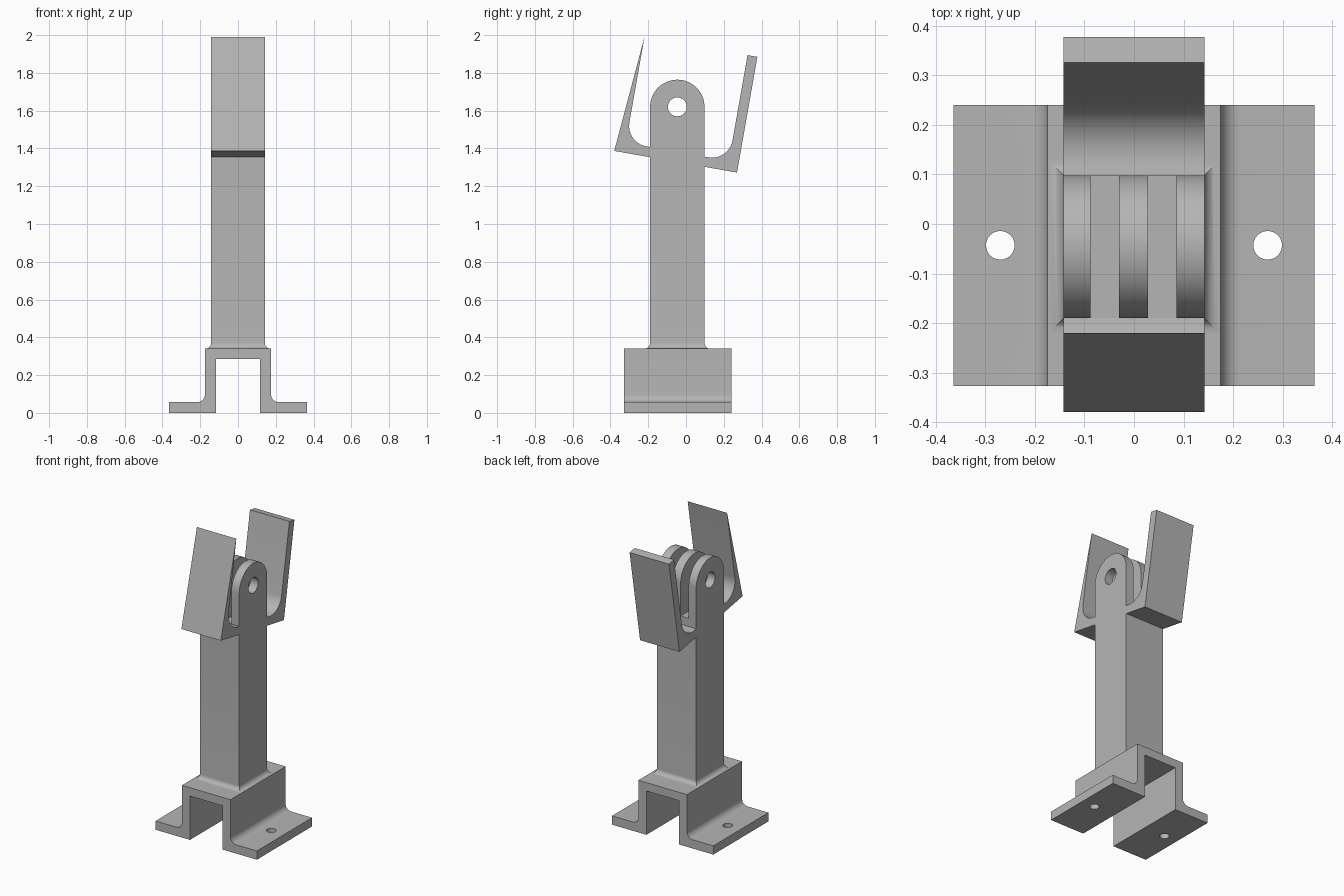
import bpy, bmesh, math
from mathutils import Matrix, Vector

cube = bpy.data.objects.get("Cube")
if cube:
    bpy.data.objects.remove(cube)

GREY = (0.46, 0.46, 0.46, 1)
grey = bpy.data.materials.new("plain grey")
grey.use_nodes = True
grey.diffuse_color = GREY
grey.node_tree.nodes["Principled BSDF"].inputs["Base Color"].default_value = GREY

HALF_W = 0.142               # half width of post and cradle
FRONT, BACK = -0.19, 0.098   # post depth
MID = (FRONT + BACK) / 2
PIVOT_Z, SLOT_Z, DECK_Z = 1.62, 1.41, 0.34


def arc(cx, cy, r, start, end, n=12):
    angles = [math.radians(start + (end - start) * i / n) for i in range(n + 1)]
    return [(cx + r * math.cos(a), cy + r * math.sin(a)) for a in angles]


def finish(name, bm):
    bmesh.ops.recalc_face_normals(bm, faces=bm.faces)
    mesh = bpy.data.meshes.new(name)
    bm.to_mesh(mesh)
    bm.free()
    mesh.materials.append(grey)
    obj = bpy.data.objects.new(name, mesh)
    bpy.context.collection.objects.link(obj)
    return obj


def extrude(name, points, place, lo, hi):
    """Extrude a 2D profile from lo to hi; place(u, v, w) maps to 3D."""
    bm = bmesh.new()
    face = bm.faces.new([bm.verts.new(place(u, v, lo)) for u, v in points])
    out = bmesh.ops.extrude_face_region(bm, geom=[face])
    shift = Vector(place(0, 0, hi)) - Vector(place(0, 0, lo))
    moved = [g for g in out["geom"] if isinstance(g, bmesh.types.BMVert)]
    bmesh.ops.translate(bm, verts=moved, vec=shift)
    return finish(name, bm)


def along_x(u, v, w):
    return (w, u, v)


def along_y(u, v, w):
    return (u, w, v)


def along_z(u, v, w):
    return (u, v, w)


def cut(obj, cutter):
    """Subtract the cutter, bake the result and remove the cutter."""
    cutter.hide_render = True
    mod = obj.modifiers.new("cut", "BOOLEAN")
    mod.operation, mod.solver, mod.object = "DIFFERENCE", "EXACT", cutter
    bpy.context.view_layer.update()
    baked = bpy.data.meshes.new_from_object(
        obj.evaluated_get(bpy.context.evaluated_depsgraph_get()))
    obj.modifiers.clear()
    obj.data = baked
    bpy.data.objects.remove(cutter)


# Hat-section base with filleted flanges and screw holes
side = [(0.117, 0.285), (0.117, 0), (0.365, 0), (0.365, 0.057)]
side += arc(0.215, 0.097, 0.04, 270, 180, 8) + [(0.175, DECK_Z)]
base = extrude("mounting_base", side + [(-x, z) for x, z in reversed(side)],
               along_y, -0.327, 0.24)
for x in (-0.27, 0.27):
    cut(base, extrude("screw_cutter", arc(x, -0.043, 0.029, 0, 345, 23),
                      along_z, -0.1, 0.2))

# Square post rising from a mitred concave fillet
bm = bmesh.new()
R = 0.03
levels = [(R - R * math.sin(t), R - R * math.cos(t))
          for t in (math.radians(90 * i / 8) for i in range(9))]
levels = [(flare, DECK_Z + rise) for rise, flare in reversed(levels)]
levels = sorted(((f, z) for f, z in levels), key=lambda p: p[1])
levels.append((0, SLOT_Z))
rings = []
for flare, z in levels:
    x, y0, y1 = HALF_W + flare, FRONT - flare, BACK + flare
    rings.append([bm.verts.new((a, b, z))
                  for a, b in ((-x, y0), (x, y0), (x, y1), (-x, y1))])
for low, high in zip(rings, rings[1:]):
    for i in range(4):
        j = (i + 1) % 4
        bm.faces.new((low[i], low[j], high[j], high[i]))
bm.faces.new(rings[0])
bm.faces.new(rings[-1])
post = finish("post", bm)

# Three round-topped hinge prongs with a pin bore
prong_profile = [(FRONT, SLOT_Z), (BACK, SLOT_Z)]
prong_profile += arc(MID, PIVOT_Z, (BACK - FRONT) / 2, 0, 180, 32)
prongs = []
for name, lo, hi in (("right_prong", -HALF_W, -0.088),
                     ("middle_prong", -0.03, 0.028),
                     ("left_prong", 0.086, HALF_W)):
    prong = extrude(name, prong_profile, along_x, lo, hi)
    cut(prong, extrude("bore_cutter", arc(MID, PIVOT_Z, 0.05, 0, 348.75, 31),
                       along_x, lo - 0.1, hi + 0.1))
    prongs.append(prong)

# Tilted U-shaped cradle, opened where the post passes through
W, H, T, F = 0.66, 0.622, 0.053, 0.11
u_profile = [(0, 0), (W, 0), (W, H), (W - T, H)]
u_profile += arc(W - T - F, T + F, F, 0, -90)
u_profile += arc(T + F, T + F, F, 270, 180) + [(T, H)]
cradle = extrude("cradle", u_profile, along_x, -HALF_W, HALF_W)
cradle.data.transform(Matrix.Translation((0, -0.38, 1.387))
                      @ Matrix.Rotation(math.radians(-10), 4, "X"))
cut(cradle, extrude("post_cutter", [(FRONT, 1), (BACK, 1), (BACK, 2), (FRONT, 2)],
                    along_x, -0.3, 0.3))

# Smooth fillets and bores, keep hard edges
bpy.ops.object.select_all(action="DESELECT")
for obj in [base, post, cradle] + prongs:
    obj.select_set(True)
bpy.context.view_layer.objects.active = base
bpy.ops.object.shade_smooth_by_angle(angle=math.radians(30))
